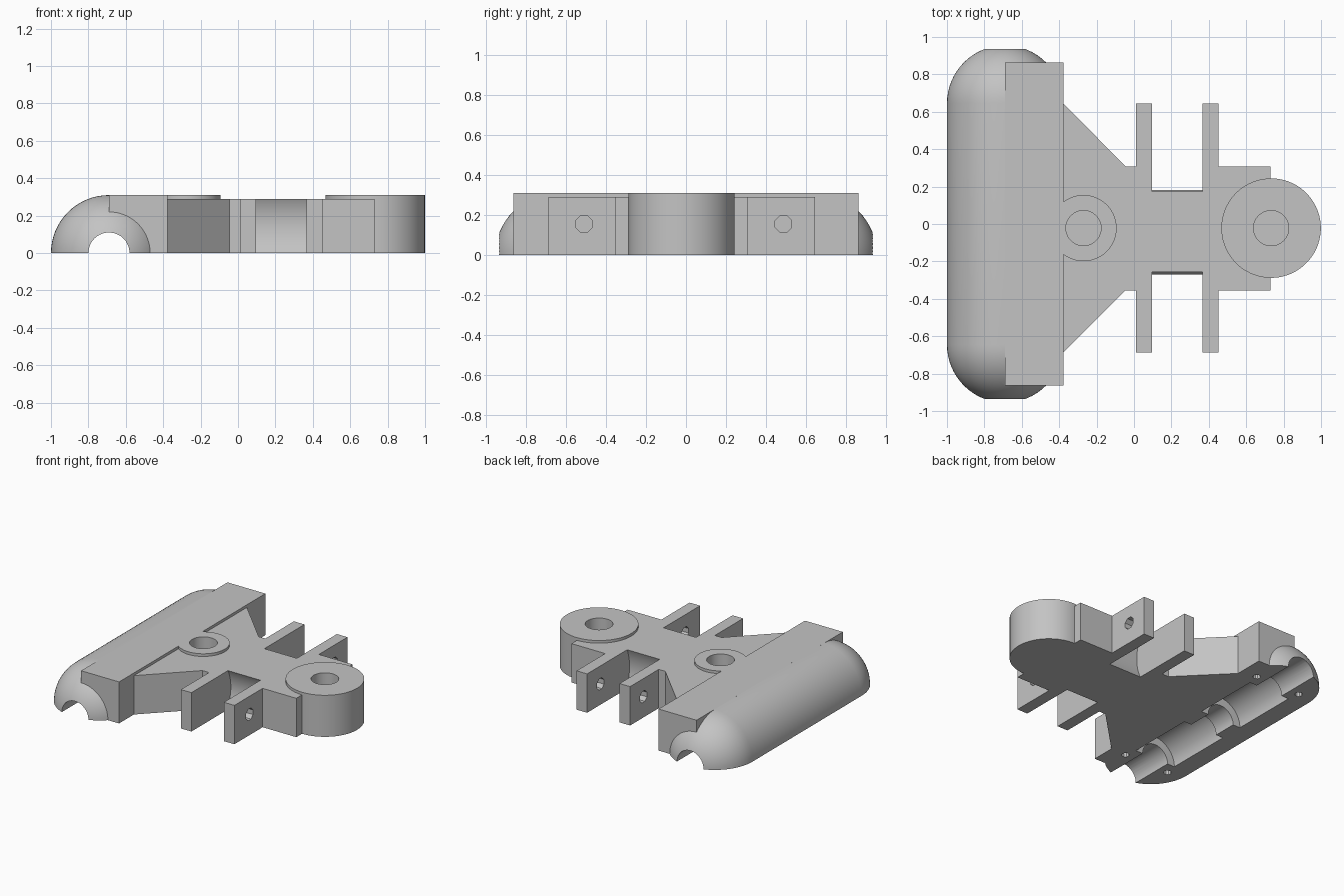
import bpy, bmesh, math
from mathutils import Matrix, Vector

cube = bpy.data.objects.get("Cube")
if cube:
    bpy.data.objects.remove(cube, do_unlink=True)

grey = bpy.data.materials.new("plain grey")
grey.use_nodes = True
grey.diffuse_color = (0.55, 0.55, 0.55, 1)
grey.node_tree.nodes["Principled BSDF"].inputs["Base Color"].default_value = (0.55, 0.55, 0.55, 1)

THICK, TOP = 0.29, 0.31          # plate and raised heights
ROD_X = -0.69                    # rod housing axis
HUB_Y = -0.022                   # plate centre line
SPAN = 0.645                     # housing dome centres


def finish(bm, name):
    bmesh.ops.recalc_face_normals(bm, faces=bm.faces)
    mesh = bpy.data.meshes.new(name)
    bm.to_mesh(mesh)
    bm.free()
    mesh.materials.append(grey)
    ob = bpy.data.objects.new(name, mesh)
    bpy.context.scene.collection.objects.link(ob)
    return ob


def box(name, lo, hi):
    bm = bmesh.new()
    bmesh.ops.create_cube(bm, size=1)
    for v in bm.verts:
        v.co = [(a + b) / 2 + c * (b - a) for a, b, c in zip(lo, hi, v.co)]
    return finish(bm, name)


def rod(name, start, end, radius, sides=64):
    start, end = Vector(start), Vector(end)
    axis = end - start
    turn = axis.to_track_quat('Z', 'Y').to_matrix().to_4x4()
    half_facet = Matrix.Rotation(math.pi / sides, 4, 'Z')
    bm = bmesh.new()
    bmesh.ops.create_cone(bm, cap_ends=True, segments=sides, radius1=radius,
                          radius2=radius, depth=axis.length,
                          matrix=Matrix.Translation((start + end) / 2) @ turn @ half_facet)
    return finish(bm, name)


def prism(name, outline, height):
    bm = bmesh.new()
    face = bm.faces.new([bm.verts.new((x, y, 0)) for x, y in outline])
    out = bmesh.ops.extrude_face_region(bm, geom=[face])
    verts = [g for g in out["geom"] if isinstance(g, bmesh.types.BMVert)]
    bmesh.ops.translate(bm, verts=verts, vec=(0, 0, height))
    return finish(bm, name)


def lathe(name, profile, angle, steps):
    # sweep (radius, y) points about the rod axis, then close the open side
    bm = bmesh.new()
    verts = [bm.verts.new((ROD_X + r, y, 0)) for r, y in profile]
    edges = [bm.edges.new(pair) for pair in zip(verts, verts[1:])]
    bmesh.ops.spin(bm, geom=verts + edges, cent=(ROD_X, 0, 0), axis=(0, -1, 0),
                   angle=angle, steps=steps)
    bmesh.ops.remove_doubles(bm, verts=bm.verts, dist=0.0001)
    for v in bm.verts:
        if abs(v.co.z) < 0.0001:
            v.co.z = 0
    rim = [e for e in bm.edges if e.is_boundary]
    if rim:
        bmesh.ops.holes_fill(bm, edges=rim, sides=0)
    return finish(bm, name)


def combine(target, part, operation):
    mod = target.modifiers.new(part.name, 'BOOLEAN')
    mod.operation, mod.object, mod.solver = operation, part, 'EXACT'
    bpy.context.view_layer.objects.active = target
    bpy.ops.object.modifier_apply(modifier=mod.name)
    bpy.data.objects.remove(part, do_unlink=True)


# Rod housing: a domed half cylinder
arc = [math.pi / 2 * i / 16 for i in range(17)]
dome = [(TOP * math.cos(a), SPAN + TOP * math.sin(a)) for a in arc]
housing = [(r, -y) for r, y in reversed(dome)] + dome
bracket = lathe("bracket_body", housing, math.pi, 32)

# Clamp block beside the housing
combine(bracket, box("clamp_block", (ROD_X - 0.001, -0.863, 0), (-0.378, 0.863, TOP)), 'UNION')

# Stepped underside bore: rod channel with two bearing pockets
bore = [(0, -1.2), (0.11, -1.2), (0.11, -0.6), (0.17, -0.6), (0.17, -0.09), (0.11, -0.09)]
bore += [(r, -y) for r, y in reversed(bore)]
cutter = lathe("rod_bore", bore, 2 * math.pi, 36)
cutter.data.transform(Matrix.Translation((ROD_X, 0, 0)) @ Matrix.Rotation(math.pi / 36, 4, 'Y')
                      @ Matrix.Translation((-ROD_X, 0, 0)))
combine(bracket, cutter, 'DIFFERENCE')

# Screw holes at the housing corners
for y in (-0.69, 0.69):
    for x in (ROD_X - 0.185, ROD_X + 0.185):
        combine(bracket, rod("screw_hole", (x, y, -0.1), (x, y, 0.14), 0.027, 10), 'DIFFERENCE')

# Plate with tapered shoulders
upper = [(-0.41, 0.677), (-0.045, 0.308), (0.73, 0.308)]
lower = [(0.73, -0.355), (-0.045, -0.355), (-0.41, -0.72)]
plate = prism("plate", upper + lower, THICK)

# Two pairs of hinge arms
for x0, x1 in ((0.01, 0.097), (0.365, 0.452)):
    combine(plate, box("hinge_arm", (x0, -0.688, 0), (x1, 0.645, THICK)), 'UNION')

# Curved clearance between the arms; pin holes, blind in the inner arms
for y, r in ((0.4875, 0.343), (-0.51, 0.287)):
    combine(plate, rod("arm_gap", (0.097, y, 0.155), (0.365, y, 0.155), r), 'DIFFERENCE')
    for x0, x1 in ((-0.02, 0.07), (0.3, 0.6)):
        combine(plate, rod("pin_hole", (x0, y, 0.155), (x1, y, 0.155), 0.045, 8), 'DIFFERENCE')
combine(bracket, plate, 'UNION')

# Round hub and small boss with blind sockets
for x, r in ((0.733, 0.266), (-0.27, 0.177)):
    combine(bracket, rod("hub", (x, HUB_Y, 0), (x, HUB_Y, TOP), r), 'UNION')
    combine(bracket, rod("hub_socket", (x, HUB_Y, 0.06), (x, HUB_Y, 0.5), 0.094, 48), 'DIFFERENCE')

bpy.ops.object.select_all(action='DESELECT')
bracket.select_set(True)
bpy.context.view_layer.objects.active = bracket
bpy.ops.object.shade_smooth_by_angle(angle=math.radians(25))
